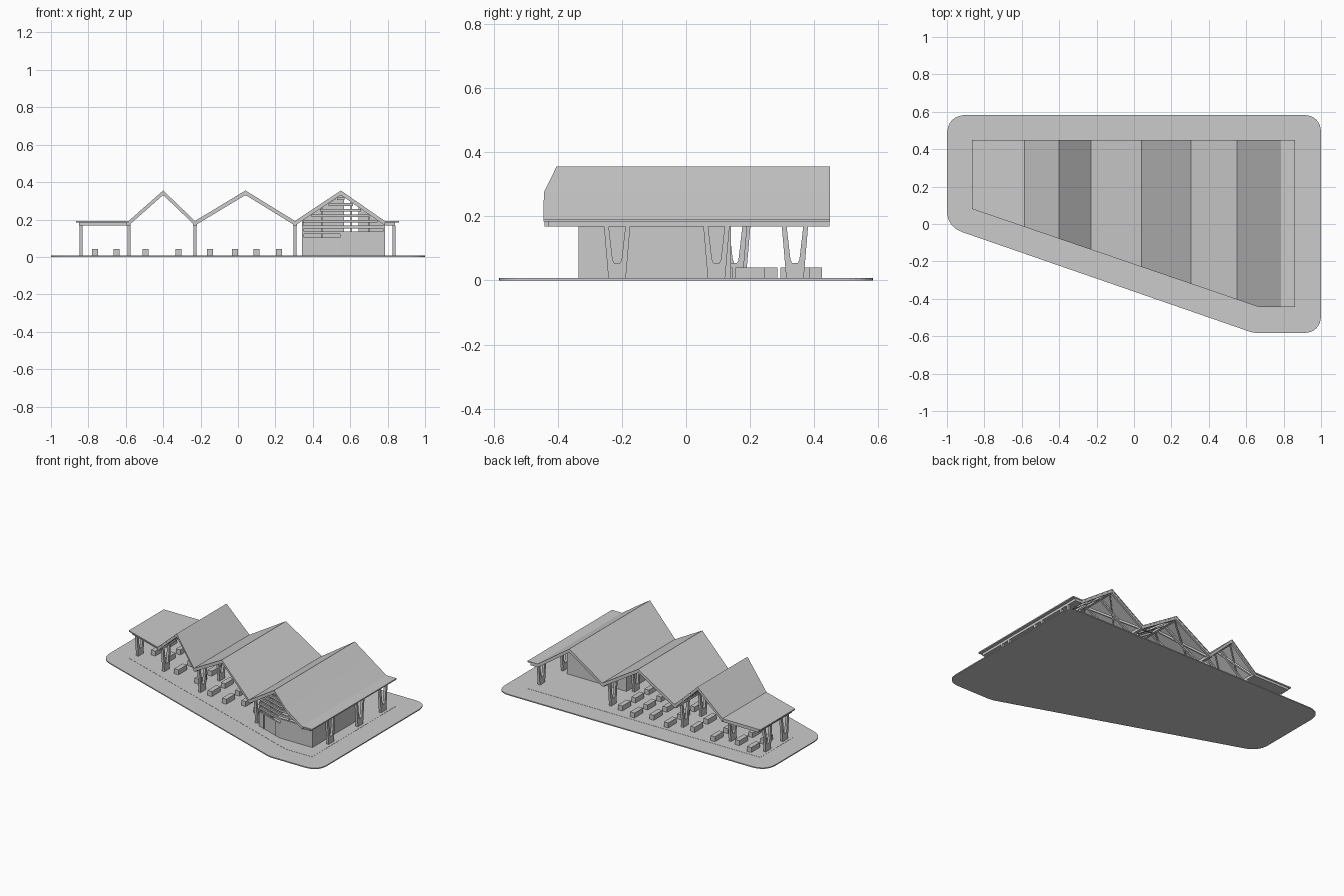
import bpy, bmesh, math
from mathutils import Vector

if "Cube" in bpy.data.objects:
    bpy.data.objects.remove(bpy.data.objects["Cube"])

def finish(bm, name):
    bmesh.ops.recalc_face_normals(bm, faces=bm.faces)
    me = bpy.data.meshes.new(name)
    bm.to_mesh(me)
    bm.free()
    ob = bpy.data.objects.new(name, me)
    bpy.context.collection.objects.link(ob)
    return ob

def prism(bm, pts, vec):
    """Extrude a closed planar outline along a vector."""
    f = bm.faces.new([bm.verts.new(p) for p in pts])
    r = bmesh.ops.extrude_face_region(bm, geom=[f], use_keep_orig=True)
    bmesh.ops.translate(bm, vec=vec, verts=[v for v in r['geom'] if isinstance(v, bmesh.types.BMVert)])

def box(bm, x0, x1, y0, y1, z0, z1):
    prism(bm, [(x0, y0, z0), (x1, y0, z0), (x1, y1, z0), (x0, y1, z0)], (0, 0, z1 - z0))

def strip(bm, a, b, ya, yb, t):
    """Sloping bar between two (x, z) points; ya, yb are the y ranges at its ends."""
    prism(bm, [(a[0], ya[0], a[1]), (b[0], yb[0], b[1]), (b[0], yb[1], b[1]), (a[0], ya[1], a[1])], (0, 0, -t))

def rounded(pts, radii, steps=8):
    """Round polygon corners with quadratic arcs."""
    out = []
    for i, p in enumerate(pts):
        p, r = Vector(p), radii[i]
        a = p + (Vector(pts[i - 1]) - p).normalized() * r
        b = p + (Vector(pts[(i + 1) % len(pts)]) - p).normalized() * r
        for k in range(steps + 1):
            t = k / steps
            out.append(a * (1 - t) ** 2 + p * 2 * t * (1 - t) + b * t * t)
    return out

BACK, KINK = 0.45, 0.665
def front(x):
    return max(-0.445, 0.08 - 0.342 * (x + 0.865))

# ground slab with rounded corners and paved area under the roof
bm = bmesh.new()
base = rounded([(-1, .583), (-1, -.015), (.64, -.583), (1, -.583), (1, .583)], [.11, .09, .03, .1, .1])
prism(bm, [(p.x, p.y, 0) for p in base], (0, 0, .007))
finish(bm, "ground_slab")
bm = bmesh.new()
prism(bm, [(-.865, BACK, .006), (-.865, .08, .006), (KINK, -.445, .006), (.86, -.445, .006), (.86, BACK, .006)], (0, 0, .002))
finish(bm, "paved_floor")

# folded roof sheet
prof = [(-.865, .192), (-.585, .192), (-.40, .355), (-.23, .192), (.04, .355),
        (.305, .192), (.55, .355), (KINK, .275), (.785, .192), (.86, .192)]
bm = bmesh.new()
for a, b in zip(prof, prof[1:]):
    strip(bm, a, b, (front(a[0]), BACK), (front(b[0]), BACK), .008)
finish(bm, "roof_sheet")

# rafters and diagonal bracing under the sloped parts
bm = bmesh.new()
for (xa, za), (xb, zb) in zip(prof[1:8], prof[2:9]):
    a, b = (xa, za - .008), (xb, zb - .008)
    fa, fb = front(xa), front(xb)
    strip(bm, a, b, (fa + .004, fa + .02), (fb + .004, fb + .02), .016)
    strip(bm, a, b, (BACK - .016, BACK - .002), (BACK - .016, BACK - .002), .016)
    y = .325
    while y > max(fa, fb) + .05:
        strip(bm, a, b, (y, y + .012), (y, y + .012), .014)
        y -= .125
    n = 3
    lo = max(fa, fb) + .02
    d = (BACK - .02 - lo) / n
    for k in range(n):
        p, q = lo + k * d, lo + (k + 1) * d - .01
        strip(bm, a, b, (p, p + .01), (q, q + .01), .012)
        strip(bm, a, b, (q, q + .01), (p, p + .01), .012)
finish(bm, "roof_rafters")

# flat eaves decks and beams in valleys and ridges
bm = bmesh.new()
prism(bm, [(-.85, .09, .168), (-.585, front(-.585) + .015, .168), (-.585, .445, .168), (-.85, .445, .168)], (0, 0, .017))
box(bm, .785, .84, -.43, .447, .168, .185)
for x in (-.585, -.23, .305):
    box(bm, x - .01, x + .01, front(x) + .01, .445, .168, .186)
for x in (-.40, .04, .55):
    box(bm, x - .008, x + .008, front(x) + .01, .445, .328, .343)
finish(bm, "roof_beams")

# forked columns
half = [(.027, .005), (.041, .169), (.026, .169), (.014, .065), (.009, .054)]
fork = half + [(-y, z) for y, z in reversed(half)]
bm = bmesh.new()
for x, ys in ((-.84, (.16, .34)), (-.583, (.07, .34)), (-.23, (-.05, .15, .34)),
              (.305, (-.215, .095, .34)), (.833, (-.215, .095, .34))):
    for yc in ys:
        prism(bm, [(x - .008, yc + y, z) for y, z in fork], (.016, 0, 0))
finish(bm, "forked_columns")

# bench rows
bm = bmesh.new()
for i, x in enumerate((-.765, -.65, -.495, -.318, -.15, -.015, .1, .218)):
    y = .38 if i % 2 == 0 else .34
    for k in range(4):
        if y - .05 > front(x) + .03:
            box(bm, x - .016, x + .016, y - .045, y + .045, .005, .041)
        y -= .14
finish(bm, "benches")

# enclosed room: walls with a chamfered front following the slanted edge
L, R, C, YB = .342, .785, .545, .14
def wall_y(x):
    return -.335 + max(0, C - x) * .342
bm = bmesh.new()
box(bm, R - .01, R, wall_y(R), YB, .005, .17)
box(bm, L, L + .01, wall_y(L), YB, .005, .17)
box(bm, C, R, -.335, -.325, .005, .125)
strip(bm, (L, .105), (C, .105), (wall_y(L), wall_y(L) + .01), (-.335, -.325), .1)
finish(bm, "room_walls")

# back gable panels either side of a tall opening
def under(x):
    return min(.168 + (x - .305) * .665, .331 - (x - .55) * .68)
bm = bmesh.new()
for xs in ((L, .55, .568), (.645, R - .005)):
    top = [(x, YB - .01, under(x)) for x in reversed(xs)]
    prism(bm, [(xs[0], YB - .01, .005), (xs[-1], YB - .01, .005)] + top, (0, .01, 0))
box(bm, .568, .645, YB - .01, YB, .005, .125)
finish(bm, "back_gable_panels")

# front gable louvres and posts
bm = bmesh.new()
for k in range(7):
    z = .137 + k * .03
    x0 = max(L, .305 + (z - .168) / .665)
    x1 = min(R, .55 + (.331 - z) / .68)
    xs = [x0, C, x1] if x0 < C < x1 else [x0, x1]
    for a, b in zip(xs, xs[1:]):
        strip(bm, (a, z), (b, z), (wall_y(a), wall_y(a) + .012), (wall_y(b), wall_y(b) + .012), .014)
for x in (.347, .45, .605, .7):
    y = wall_y(x)
    box(bm, x - .004, x + .004, y + .01, y + .018, .1, under(x))
finish(bm, "gable_louvres")

# door frame on the slanted front
bm = bmesh.new()
for x in (.39, .51):
    y = wall_y(x)
    box(bm, x - .003, x + .003, y - .004, y + .004, .005, .105)
finish(bm, "door_frame")
